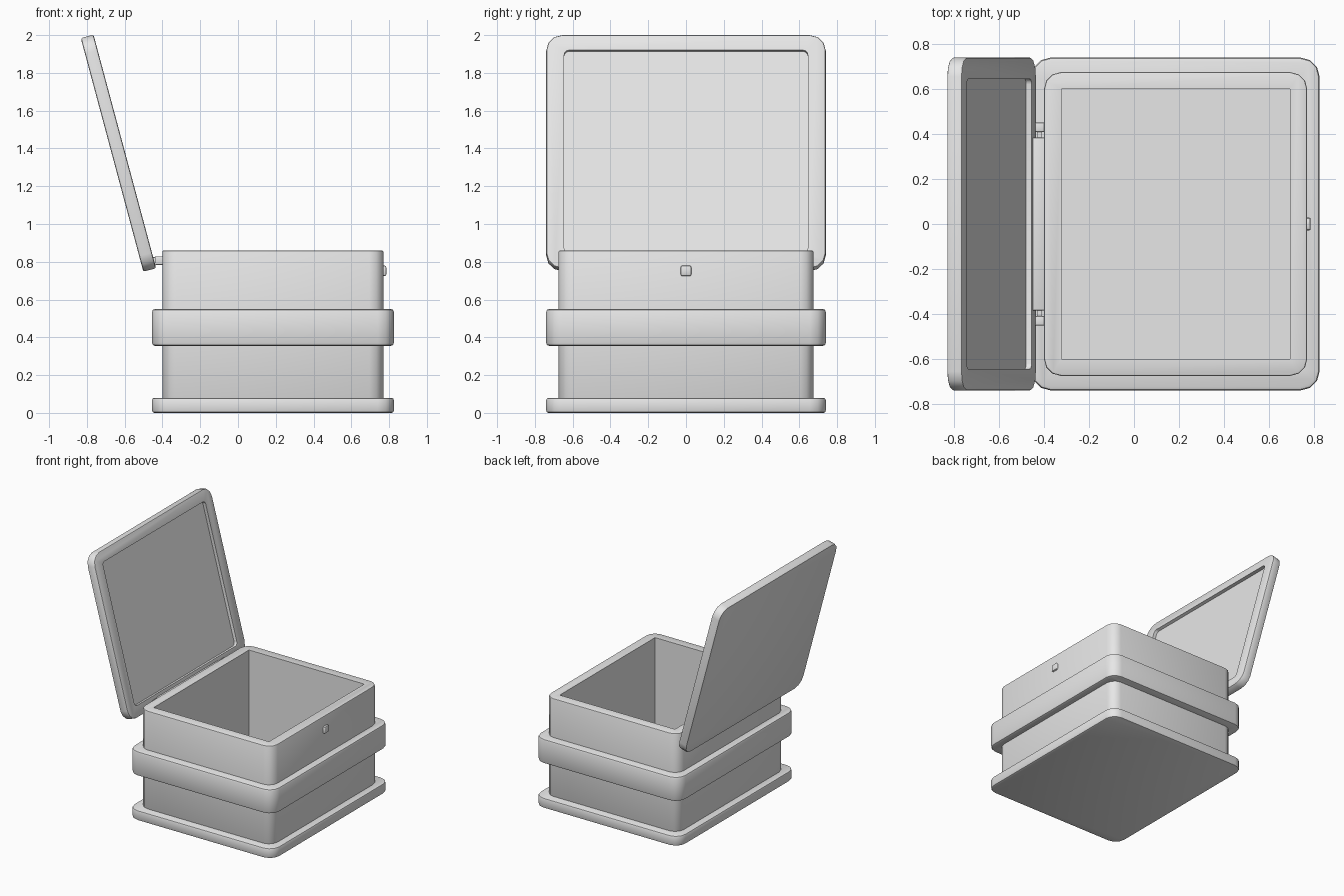
import bpy, bmesh
from math import radians
from mathutils import Vector

old = bpy.data.objects.get("Cube")
if old:
    bpy.data.objects.remove(old, do_unlink=True)

GREY = (0.8, 0.8, 0.8, 1.0)
mat = bpy.data.materials.new("light grey")
mat.use_nodes = True
mat.diffuse_color = GREY
mat.node_tree.nodes["Principled BSDF"].inputs["Base Color"].default_value = GREY

CX = 0.185            # centre of the box along x
FOOT = (1.28, 1.48)   # footprint shared by base, band and lid


def block(name, size, centre, corner=0.0, rim=0.0, tilt=0.0):
    """Box with rounded upright corners and softened top and bottom rims."""
    bm = bmesh.new()
    bmesh.ops.create_cube(bm, size=1.0)
    bmesh.ops.scale(bm, vec=Vector(size), verts=bm.verts)
    if corner:
        upright = [e for e in bm.edges
                   if abs(e.verts[0].co.z - e.verts[1].co.z) > size[2] / 2]
        bmesh.ops.bevel(bm, geom=upright, offset=corner, segments=3,
                        profile=0.5, affect='EDGES')
    if rim:
        flat = [e for e in bm.edges
                if abs(e.verts[0].co.z - e.verts[1].co.z) < 1e-5]
        bmesh.ops.bevel(bm, geom=flat, offset=rim, segments=2,
                        profile=0.5, affect='EDGES')
    mesh = bpy.data.meshes.new(name)
    bm.to_mesh(mesh)
    bm.free()
    mesh.materials.append(mat)
    obj = bpy.data.objects.new(name, mesh)
    obj.location = centre
    obj.rotation_euler.y = tilt
    bpy.context.collection.objects.link(obj)
    return obj


def layer(name, size, low, high, corner, rim):
    return block(name, (*size, high - low), (CX, 0, (low + high) / 2), corner, rim)


def select_only(obj):
    bpy.ops.object.select_all(action='DESELECT')
    obj.select_set(True)
    bpy.context.view_layer.objects.active = obj


def carve(obj, cutter):
    """Subtract the cutter for good, then drop it."""
    cutter.hide_render = True
    mod = obj.modifiers.new("hollow", 'BOOLEAN')
    mod.operation = 'DIFFERENCE'
    mod.solver = 'EXACT'
    mod.object = cutter
    select_only(obj)
    bpy.ops.object.modifier_apply(modifier=mod.name)
    bpy.data.objects.remove(cutter, do_unlink=True)


# Box: base plate, hollow body and raised band
parts = [layer("base_plate", FOOT, 0.0, 0.08, 0.085, 0.012)]
body = layer("box_body", (1.17, 1.35), 0.06, 0.86, 0.075, 0.008)
carve(body, layer("body_cutter", (1.016, 1.2), 0.1, 1.0, 0, 0))
band = layer("middle_band", FOOT, 0.355, 0.55, 0.085, 0.015)
carve(band, layer("band_cutter", (1.1, 1.28), 0.2, 0.7, 0, 0))
parts += [body, band]

# Open lid with a shallow recess on its inner face
TILT = radians(75)
lid_centre = Vector((-0.633, 0, 1.375))
lid = block("lid", (*FOOT, 0.07), lid_centre, 0.085, 0.01, TILT)
normal = Vector((0.966, 0, 0.259))
carve(lid, block("lid_cutter", (1.11, 1.29, 0.05), lid_centre + normal * 0.035,
                 0.025, 0, TILT))
parts.append(lid)

# Hinge: long bar fixed to the lid, with a pin and an end knuckle on each side
parts.append(block("hinge_bar", (0.055, 0.77, 0.04), (-0.425, 0, 0.806), 0, 0.008))
for side, y in (("left", 1), ("right", -1)):
    parts.append(block(side + "_hinge_pin", (0.022, 0.06, 0.022),
                       (-0.42, y * 0.395, 0.806)))
    parts.append(block(side + "_hinge_knuckle", (0.045, 0.042, 0.045),
                       (-0.418, y * 0.43, 0.806), 0, 0.006))

# Small square latch button
parts.append(block("latch_button", (0.035, 0.056, 0.056), (0.7675, 0, 0.752), 0.006, 0.01))

for obj in parts:
    select_only(obj)
    bpy.ops.object.shade_smooth_by_angle(angle=radians(35))
